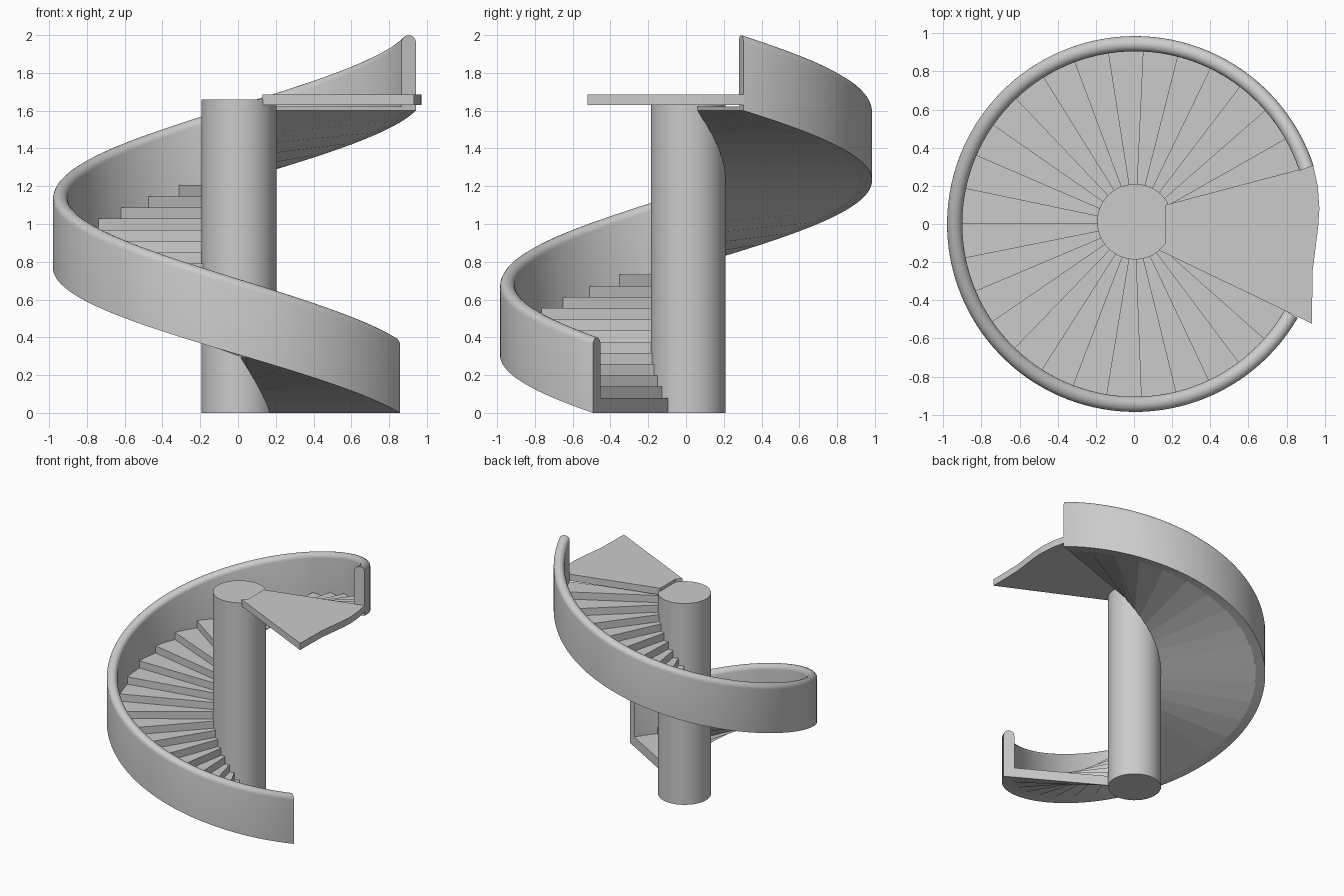
import bpy
import bmesh
from math import cos, sin, pi, radians

cube = bpy.data.objects.get("Cube")
if cube:
    bpy.data.objects.remove(cube, do_unlink=True)

# Stair layout: climbs clockwise seen from above
STEPS = 27
START, SWEEP = radians(-30), radians(312)
CLIMB = 1.6
RISE = CLIMB / STEPS
FIRST_TREAD = 0.08
R_OUT, R_IN = 0.985, 0.905
CX = 0.005

grey = bpy.data.materials.new("plain grey")
grey.use_nodes = True
grey.diffuse_color = (0.6, 0.6, 0.6, 1)
grey.node_tree.nodes["Principled BSDF"].inputs["Base Color"].default_value = (0.6, 0.6, 0.6, 1)


def spiral(t, r, z):
    """Point at fraction t of the sweep, radius r, height z above the helix."""
    a = START - SWEEP * t
    return (CX + r * cos(a), r * sin(a), z + CLIMB * t)


def loft(name, rings, smooth=False):
    """Join equal-sized closed rings into a capped solid."""
    bm = bmesh.new()
    loops = [[bm.verts.new(p) for p in ring] for ring in rings]
    n = len(loops[0])
    for a, b in zip(loops, loops[1:]):
        for i in range(n):
            j = (i + 1) % n
            bm.faces.new((a[i], a[j], b[j], b[i]))
    bm.faces.new(loops[0])
    bm.faces.new(loops[-1])
    bmesh.ops.recalc_face_normals(bm, faces=bm.faces)
    mesh = bpy.data.meshes.new(name)
    bm.to_mesh(mesh)
    bm.free()
    mesh.materials.append(grey)
    obj = bpy.data.objects.new(name, mesh)
    bpy.context.collection.objects.link(obj)
    if smooth:
        bpy.ops.object.select_all(action="DESELECT")
        obj.select_set(True)
        bpy.context.view_layer.objects.active = obj
        bpy.ops.object.shade_smooth_by_angle(angle=radians(35))
    return obj


# Central column
loft("column", [[(CX + 0.198 * cos(2 * pi * i / 64), 0.012 + 0.198 * sin(2 * pi * i / 64), z)
                 for i in range(64)] for z in (0, 1.66)], smooth=True)

# Wedge steps: flat tread, sloping underside that follows the helix
for k in range(STEPS):
    tread = FIRST_TREAD + k * RISE
    rings = []
    for t in (k / STEPS, (k + 1) / STEPS):
        inner, outer = spiral(t, 0.18, 0), spiral(t, 0.92, 0)
        rings.append([inner, outer, (*outer[:2], tread), (*inner[:2], tread)])
    loft(f"step_{k + 1:02d}", rings)

# Solid balustrade wall with a rounded top
half = (R_OUT - R_IN) / 2
mid = (R_OUT + R_IN) / 2
profile = [(R_IN, 0), (R_OUT, 0)]
profile += [(mid + half * cos(pi * i / 10), 0.4 - half + half * sin(pi * i / 10))
            for i in range(11)]
segments = STEPS * 4
loft("balustrade", [[spiral(i / segments, r, z) for r, z in profile]
                    for i in range(segments + 1)], smooth=True)

# Top landing slab
outline = [(0.165, 0.10), (0.94, 0.305), (0.963, 0.2), (0.972, 0.08), (0.965, -0.02),
           (0.937, -0.24), (0.932, -0.522), (0.13, -0.137), (0.165, -0.10)]
loft("landing", [[(x, y, z) for x, y in outline] for z in (1.63, 1.685)])
